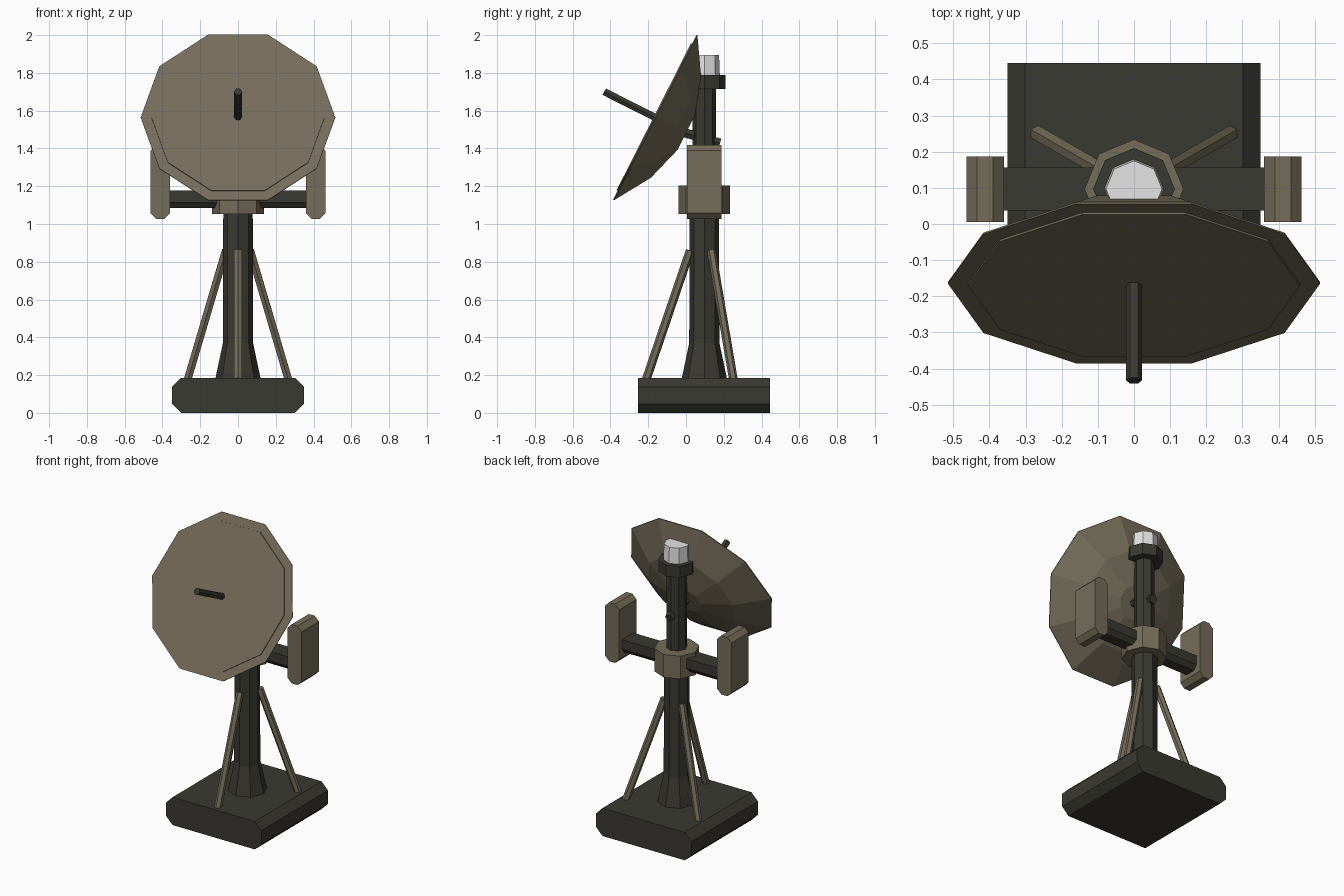
import bpy, bmesh, math
from mathutils import Vector, Matrix

if "Cube" in bpy.data.objects:
    bpy.data.objects.remove(bpy.data.objects["Cube"])


def material(name, rgb):
    m = bpy.data.materials.new(name)
    m.diffuse_color = (*rgb, 1)
    m.use_nodes = True
    m.node_tree.nodes["Principled BSDF"].inputs["Base Color"].default_value = m.diffuse_color
    return m


TAN = material("drab_tan", (0.178, 0.153, 0.103))
DARK = material("dark_olive_grey", (0.042, 0.041, 0.032))
WHITE = material("lamp_white", (0.78, 0.78, 0.78))
CY = 0.097  # mast axis position in y


def finish(name, bm, mat):
    bmesh.ops.recalc_face_normals(bm, faces=bm.faces)
    me = bpy.data.meshes.new(name)
    bm.to_mesh(me)
    bm.free()
    me.materials.append(mat)
    ob = bpy.data.objects.new(name, me)
    bpy.context.collection.objects.link(ob)
    return ob


def lathe(name, rings, sides, mat, matrix, phase=0.0):
    """Closed low-poly solid from (radius, height) rings along local z."""
    bm = bmesh.new()
    loops = []
    for r, h in rings:
        loops.append([bm.verts.new(matrix @ Vector((
            r * math.cos(phase + 2 * math.pi * i / sides),
            r * math.sin(phase + 2 * math.pi * i / sides), h)))
            for i in range(sides)])
    for a, b in zip(loops, loops[1:]):
        for i in range(sides):
            j = (i + 1) % sides
            bm.faces.new((a[i], a[j], b[j], b[i]))
    bm.faces.new(loops[0])
    bm.faces.new(loops[-1])
    return finish(name, bm, mat)


def rod(name, p, q, r, sides, mat, phase=0.0):
    p, q = Vector(p), Vector(q)
    d = q - p
    mtx = Matrix.Translation(p) @ d.to_track_quat('Z', 'Y').to_matrix().to_4x4()
    return lathe(name, [(r, 0), (r, d.length)], sides, mat, mtx, phase)


def prism(name, pts, start, end, to3d, mat):
    bm = bmesh.new()
    a = [bm.verts.new(to3d(u, v, start)) for u, v in pts]
    b = [bm.verts.new(to3d(u, v, end)) for u, v in pts]
    bm.faces.new(a)
    bm.faces.new(b)
    for i in range(len(a)):
        j = (i + 1) % len(a)
        bm.faces.new((a[i], a[j], b[j], b[i]))
    return finish(name, bm, mat)


def chamfered(x0, x1, z0, z1, c):
    return [(x0 + c, z0), (x1 - c, z0), (x1, z0 + c), (x1, z1 - c),
            (x1 - c, z1), (x0 + c, z1), (x0, z1 - c), (x0, z0 + c)]


def along_y(u, v, t):
    return (u, t, v)


def along_x(u, v, t):
    return (t, u, v)


# Base slab
prism("base", chamfered(-0.35, 0.35, 0, 0.185, 0.048), -0.255, 0.445, along_y, DARK)

# Mast, collar, cap ring and lamp, all octagonal
axis = Matrix.Translation((0, CY, 0))
lathe("mast_lower", [(0.12, 0.18), (0.08, 0.37), (0.078, 1.06)], 8, DARK, axis)
lathe("mast_upper", [(0.063, 1.19), (0.061, 1.73)], 8, DARK, axis)
lathe("collar", [(0.137, 1.053), (0.137, 1.205)], 8, TAN, axis)
lathe("cap_ring", [(0.113, 1.715), (0.113, 1.79)], 8, DARK, axis)
lathe("lamp", [(0.082, 1.79), (0.078, 1.895)], 8, WHITE, axis)

# Cross arm with side panels
arm = [(CY - 0.06, 1.178), (CY + 0.06, 1.178), (CY + 0.06, 1.115),
       (CY + 0.035, 1.085), (CY - 0.035, 1.085), (CY - 0.06, 1.115)]
prism("cross_arm", arm, -0.37, 0.37, along_x, DARK)
for side, s in (("left", -1), ("right", 1)):
    pts = [(s * x, z) for x, z in chamfered(0.36, 0.464, 1.027, 1.418, 0.03)]
    prism(f"{side}_panel", pts, 0.005, 0.187, along_y, TAN)

# Three struts
for i, deg in enumerate((30, 150, 270)):
    c, s = math.cos(math.radians(deg)), math.sin(math.radians(deg))
    rod(f"strut_{i + 1}", (0.31 * c, CY + 0.31 * s, 0.17),
        (0.075 * c, CY + 0.075 * s, 0.86), 0.023, 6, TAN, math.pi / 6)

# Tilted ten-sided dish: local z points out of the front
normal = Vector((0, -0.892, 0.451)).normalized()
up = Vector((0, 0.451, 0.892)).normalized()
centre = Vector((0, -0.165, 1.565))
frame = Matrix((Vector((1, 0, 0)), up, normal)).transposed().to_4x4()
frame.translation = centre
lathe("dish", [(0.105, -0.185), (0.31, -0.126), (0.515, -0.005), (0.515, 0)],
      10, TAN, frame)
lathe("dish_face", [(0.459, -0.003), (0.459, 0.006)], 10, TAN, frame)

# Feed rod in front, mounting rod through the mast
rod("feed_rod", centre - normal * 0.02, centre + normal * 0.30, 0.022, 6, DARK)
rod("dish_mount", (0, -0.02, 1.487), (0, 0.18, 1.428), 0.028, 6, DARK)
